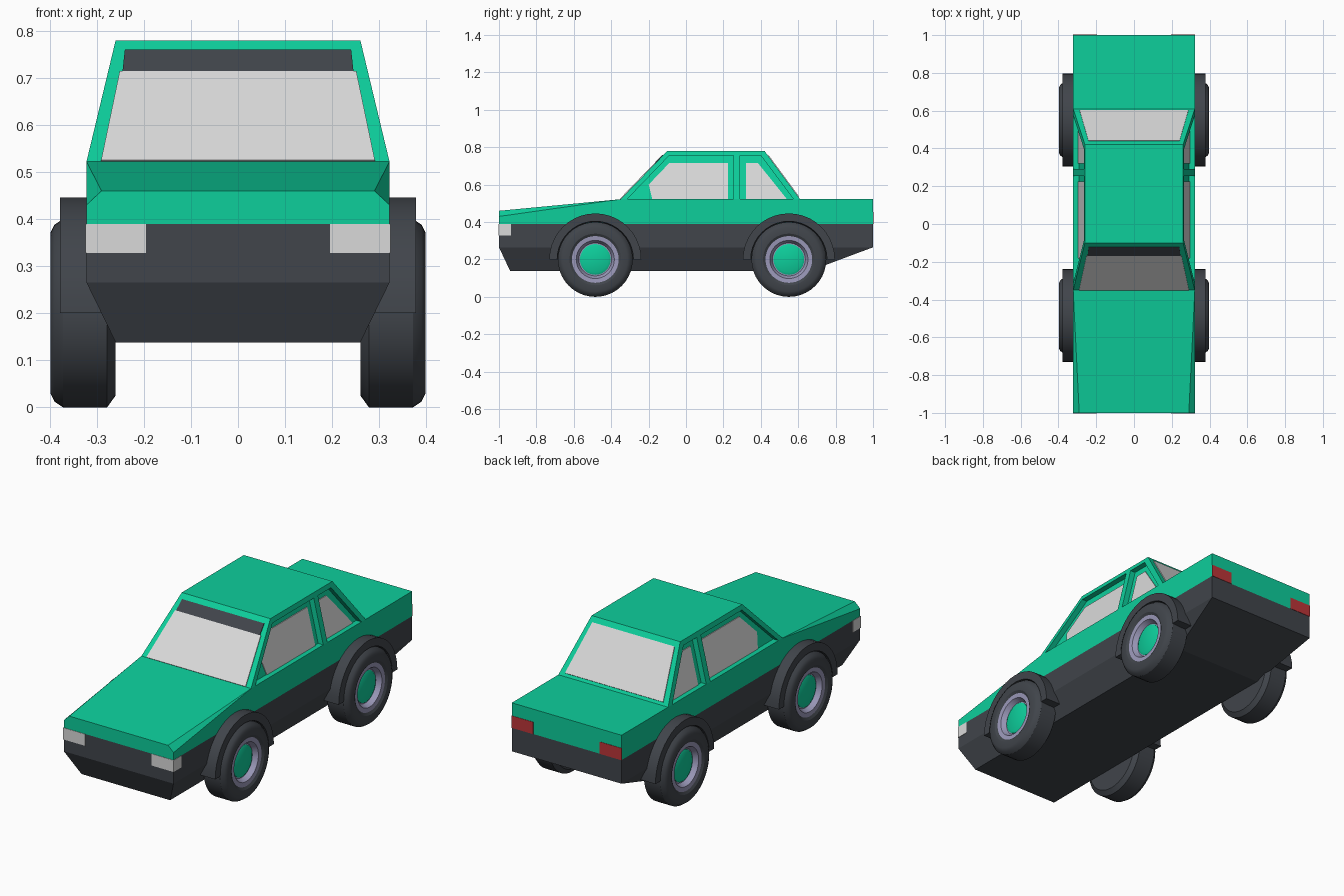
import bpy, bmesh
from math import cos, sin, pi
from mathutils import Vector

if "Cube" in bpy.data.objects:
    bpy.data.objects.remove(bpy.data.objects["Cube"])


def material(name, rgb):
    m = bpy.data.materials.new(name)
    m.use_nodes = True
    m.diffuse_color = (*rgb, 1)
    m.node_tree.nodes["Principled BSDF"].inputs["Base Color"].default_value = (*rgb, 1)
    return m


GREEN = material("green paint", (0.004, 0.62, 0.33))
DARK = material("dark trim", (0.052, 0.059, 0.07))
GLASS = material("pale glass", (0.70, 0.70, 0.70))
RIM = material("lavender metal", (0.33, 0.32, 0.49))
RED = material("red lamp", (0.50, 0.035, 0.04))


def finish(bm, name, mats, mirror=False, smooth=False):
    bmesh.ops.recalc_face_normals(bm, faces=bm.faces)
    mesh = bpy.data.meshes.new(name)
    bm.to_mesh(mesh)
    bm.free()
    for m in mats:
        mesh.materials.append(m)
    obj = bpy.data.objects.new(name, mesh)
    bpy.context.collection.objects.link(obj)
    if mirror:
        obj.modifiers.new("Mirror", "MIRROR").use_clip = False
    if smooth:
        bpy.ops.object.select_all(action="DESELECT")
        obj.select_set(True)
        bpy.context.view_layer.objects.active = obj
        bpy.ops.object.shade_smooth_by_angle(angle=pi / 6)
    return obj


def hull_mesh(points):
    bm = bmesh.new()
    verts = [bm.verts.new(p) for p in points]
    bmesh.ops.convex_hull(bm, input=verts)
    bmesh.ops.dissolve_limit(bm, angle_limit=0.01, verts=bm.verts, edges=bm.edges)
    return bm


def both_sides(points):
    return [(s * x, y, z) for x, y, z in points for s in (1, -1)]


def slab(name, points, offset, mat, mirror=False):
    """Flat convex outline thickened by an offset."""
    pts = [Vector(p) for p in points]
    return finish(hull_mesh(pts + [p + Vector(offset) for p in pts]), name, [mat], mirror)


def lathe(name, profile, y, mat, sweep=2 * pi, steps=40):
    """Turn an (x, radius) profile about a wheel axle; a partial sweep closes the profile."""
    full = sweep > 6
    bm = bmesh.new()
    rings = [[bm.verts.new((x, y + r * cos(sweep * i / steps), AXLE_Z + r * sin(sweep * i / steps)))
              for x, r in profile] for i in range(steps if full else steps + 1)]
    n = len(profile)
    for i in range(steps):
        a, b = rings[i], rings[(i + 1) % len(rings)]
        for j in range(n - 1 if full else n):
            k = (j + 1) % n
            bm.faces.new((a[j], a[k], b[k], b[j]))
    if full:
        bm.faces.new([r[0] for r in rings])
        bm.faces.new([r[-1] for r in rings])
    else:
        bm.faces.new(rings[0])
        bm.faces.new(rings[-1])
    return finish(bm, name, [mat], True, True)


# Lower body: green above the belt line, dark below
WIDE, LOW, BELT = 0.322, 0.26, 0.39
body = hull_mesh(both_sides([
    (WIDE, -1, 0.265), (WIDE, -1, 0.43), (0.29, -1, 0.46), (WIDE, -0.35, 0.522),
    (WIDE, 1, 0.522), (WIDE, 1, 0.265), (LOW, -0.94, 0.138), (LOW, 0.66, 0.138)]))
bmesh.ops.bisect_plane(body, geom=body.verts[:] + body.edges[:] + body.faces[:],
                       plane_co=(0, 0, BELT), plane_no=(0, 0, 1))
for f in body.faces:
    f.material_index = int(f.calc_center_median().z < BELT)
finish(body, "body", [GREEN, DARK])

# Cabin proportions
SILL, ROOF, DEPTH = 0.522, 0.78, 0.03


def side_x(z):
    return WIDE - (z - SILL) / (ROOF - SILL) * (WIDE - 0.26)


def front_y(z):
    return -0.35 + (z - SILL) / (ROOF - SILL) * 0.25


def rear_y(z):
    return 0.61 - (z - SILL) / (ROOF - SILL) * 0.19


# Cabin core, set in behind the window frames
finish(hull_mesh(both_sides([(side_x(z) - DEPTH, f(z), z)
                             for z in (SILL, ROOF) for f in (front_y, rear_y)])),
       "cabin_core", [GREEN])

# Window frames on both sides
RAIL = 0.755
frames = {
    "roof_rail": [(-0.1, ROOF), (front_y(RAIL), RAIL), (rear_y(RAIL), RAIL), (0.42, ROOF)],
    "front_pillar": [(-0.35, SILL), (-0.315, SILL), (-0.09, RAIL), (front_y(RAIL), RAIL)],
    "middle_pillar": [(0.255, SILL), (0.29, SILL), (0.29, RAIL), (0.255, RAIL)],
    "rear_pillar": [(0.575, SILL), (0.61, SILL), (rear_y(RAIL), RAIL), (0.40, RAIL)],
}
for name, outline in frames.items():
    slab(name, [(side_x(z), y, z) for y, z in outline], (-DEPTH, 0, 0), GREEN, True)

# Side windows
windows = {
    "front_side_window": [(-0.18, SILL), (-0.2, 0.6), (-0.09, 0.715), (0.225, 0.715), (0.225, SILL)],
    "rear_side_window": [(0.32, SILL), (0.32, 0.715), (0.385, 0.715), (0.54, SILL)],
}
for name, outline in windows.items():
    slab(name, [(side_x(z) - DEPTH, y, z) for y, z in outline], (0.004, 0, 0), GLASS, True)


# Windscreen, its tinted strip and the rear window
def screen(name, low, high, slope, push, mat):
    pts = both_sides([(side_x(z) - inset, slope(z), z)
                      for z, inset in ((low, 0.031), (high, 0.025))])
    slab(name, pts, (0, push, abs(push)), mat)


screen("windscreen", SILL, 0.712, front_y, -0.003, GLASS)
screen("windscreen_tint", 0.712, 0.757, front_y, -0.003, DARK)
screen("rear_window", 0.535, 0.755, rear_y, 0.003, GLASS)


# Lamps
def lamp(name, outer, y0, y1, z0, z1, mat):
    slab(name, [(x, y0, z) for x in (0.195, outer) for z in (z0, z1)], (0, y1 - y0, 0), mat, True)


lamp("headlamp", WIDE + 0.002, -1.002, -0.935, 0.328, BELT, GLASS)
lamp("tail_lamp", WIDE, 0.998, 1.002, BELT, 0.454, RED)

# Wheels and arches
AXLE_Z = 0.2
for end, y in (("front", -0.485), ("rear", 0.55)):
    lathe(end + "_tyre", [(0.26, 0.175), (0.278, 0.2), (0.372, 0.2), (0.39, 0.188), (0.398, 0.172),
                          (0.398, 0.138), (0.39, 0.125), (0.35, 0.125)], y, DARK)
    lathe(end + "_rim", [(0.35, 0.125), (0.39, 0.125), (0.388, 0.102), (0.362, 0.088)], y, RIM)
    lathe(end + "_hub", [(0.35, 0.082), (0.366, 0.082), (0.372, 0.07)], y, GREEN)
    lathe(end + "_arch", [(0.29, 0.198), (0.378, 0.204), (0.378, 0.246), (0.29, 0.246)],
          y, DARK, pi, 20)
